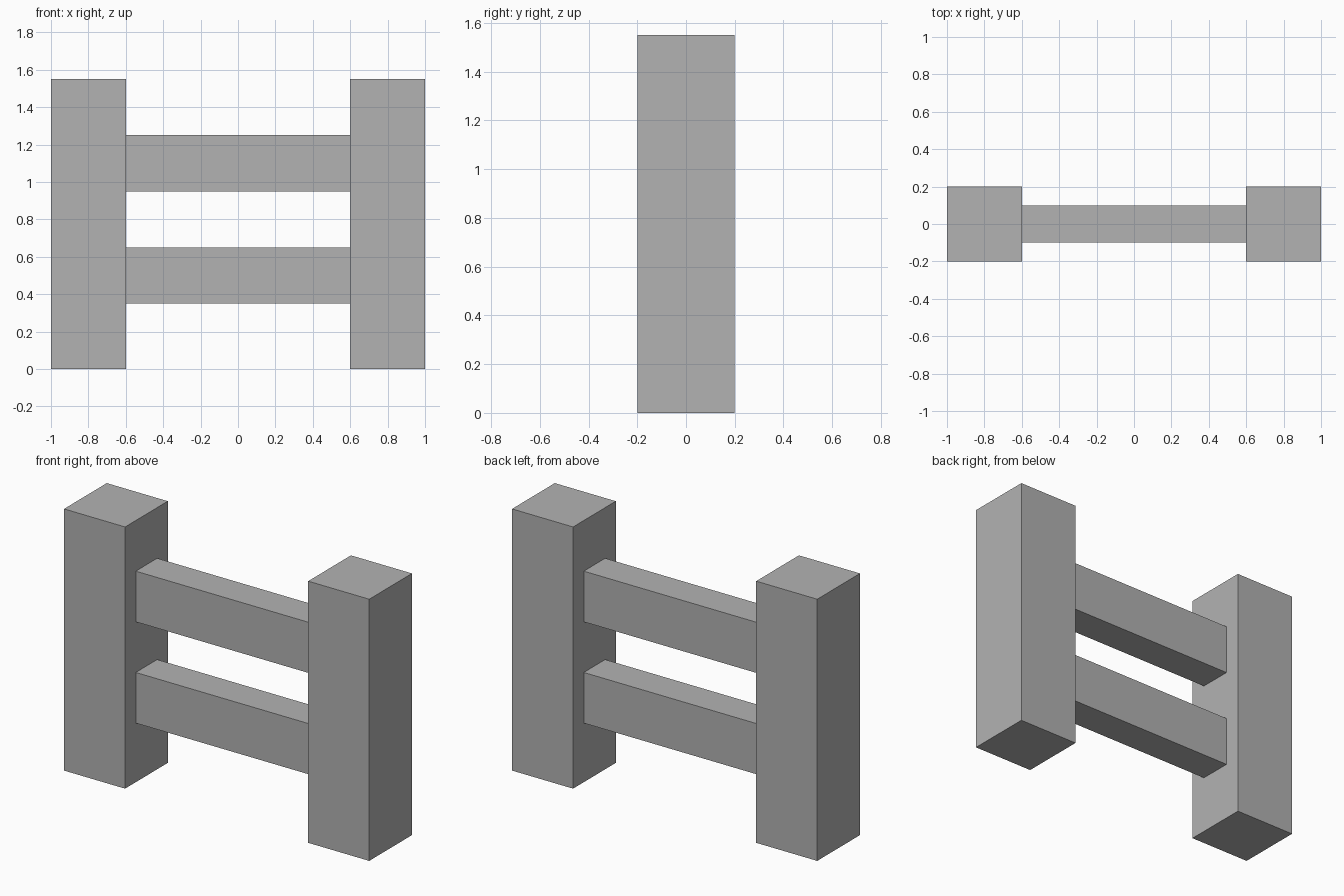
import bpy

default_cube = bpy.data.objects.get("Cube")
if default_cube:
    bpy.data.objects.remove(default_cube, do_unlink=True)

# Single plain grey material
grey = bpy.data.materials.new("plain grey")
grey.use_nodes = True
colour = (0.448, 0.448, 0.448, 1)
grey.diffuse_color = colour
grey.node_tree.nodes["Principled BSDF"].inputs["Base Color"].default_value = colour


def box(name, size, centre):
    bpy.ops.mesh.primitive_cube_add(size=1, location=centre)
    part = bpy.context.object
    part.name = name
    part.scale = size
    bpy.ops.object.transform_apply(location=False, rotation=False, scale=True)
    part.data.materials.append(grey)
    return part


POST_WIDTH, POST_HEIGHT = 0.4, 1.55
POST_X = 0.8
RAIL_LENGTH = 2 * POST_X - POST_WIDTH

# Square posts at both ends
for side, sign in (("left", 1), ("right", -1)):
    box(side + "_post", (POST_WIDTH, POST_WIDTH, POST_HEIGHT),
        (sign * POST_X, 0, POST_HEIGHT / 2))

# Horizontal rails spanning between the posts
for level, height in (("lower", 0.5), ("upper", 1.1)):
    box(level + "_rail", (RAIL_LENGTH, 0.2, 0.3), (0, 0, height))
